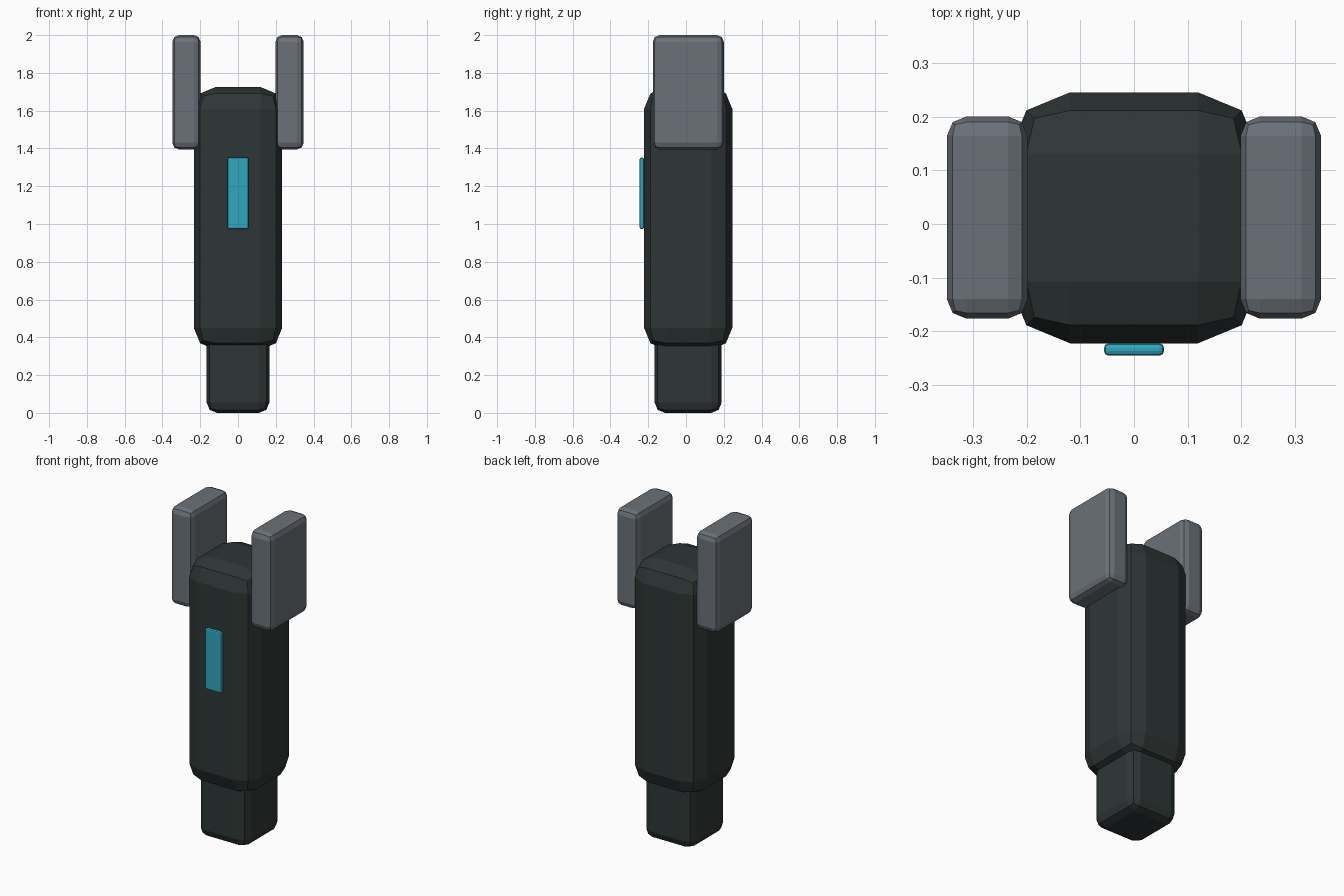
import bpy
import bmesh

if "Cube" in bpy.data.objects:
    bpy.data.objects.remove(bpy.data.objects["Cube"])


def material(name, srgb):
    """Flat colour given as 0-255 sRGB, stored as linear."""
    lin = [((c / 255 + 0.055) / 1.055) ** 2.4 for c in srgb]
    m = bpy.data.materials.new(name)
    m.diffuse_color = (*lin, 1.0)
    m.use_nodes = True
    m.node_tree.nodes["Principled BSDF"].inputs["Base Color"].default_value = m.diffuse_color
    return m


def bevelled_box(name, lo, hi, bevel, mat):
    """Box between two corners with a two-step bevel on every edge."""
    bm = bmesh.new()
    bmesh.ops.create_cube(bm, size=1.0)
    for v in bm.verts:
        v.co = [(a + b) / 2 + c * (b - a) for a, b, c in zip(lo, hi, v.co)]
    bmesh.ops.bevel(bm, geom=bm.edges[:], offset=bevel, offset_type='OFFSET',
                    segments=2, profile=0.5, affect='EDGES')
    bmesh.ops.recalc_face_normals(bm, faces=bm.faces[:])
    mesh = bpy.data.meshes.new(name)
    bm.to_mesh(mesh)
    bm.free()
    mesh.materials.append(mat)
    obj = bpy.data.objects.new(name, mesh)
    bpy.context.collection.objects.link(obj)
    return obj


dark = material("dark green grey", (46, 54, 53))
grey = material("mid grey", (106, 113, 120))
teal = material("bright teal", (47, 167, 190))

# Main column and the narrower foot below it
bevelled_box("body", (-0.234, -0.222, 0.335), (0.234, 0.245, 1.725), 0.115, dark)
bevelled_box("foot", (-0.166, -0.166, 0.0), (0.166, 0.189, 0.50), 0.055, dark)

# Upright plates on both shoulders
for side, name in ((-1, "left_plate"), (1, "right_plate")):
    x0, x1 = sorted((side * 0.198, side * 0.348))
    bevelled_box(name, (x0, -0.176, 1.395), (x1, 0.2, 2.0), 0.036, grey)

# Light strip on the front
bevelled_box("light_strip", (-0.056, -0.245, 0.973), (0.056, -0.222, 1.352), 0.009, teal)
